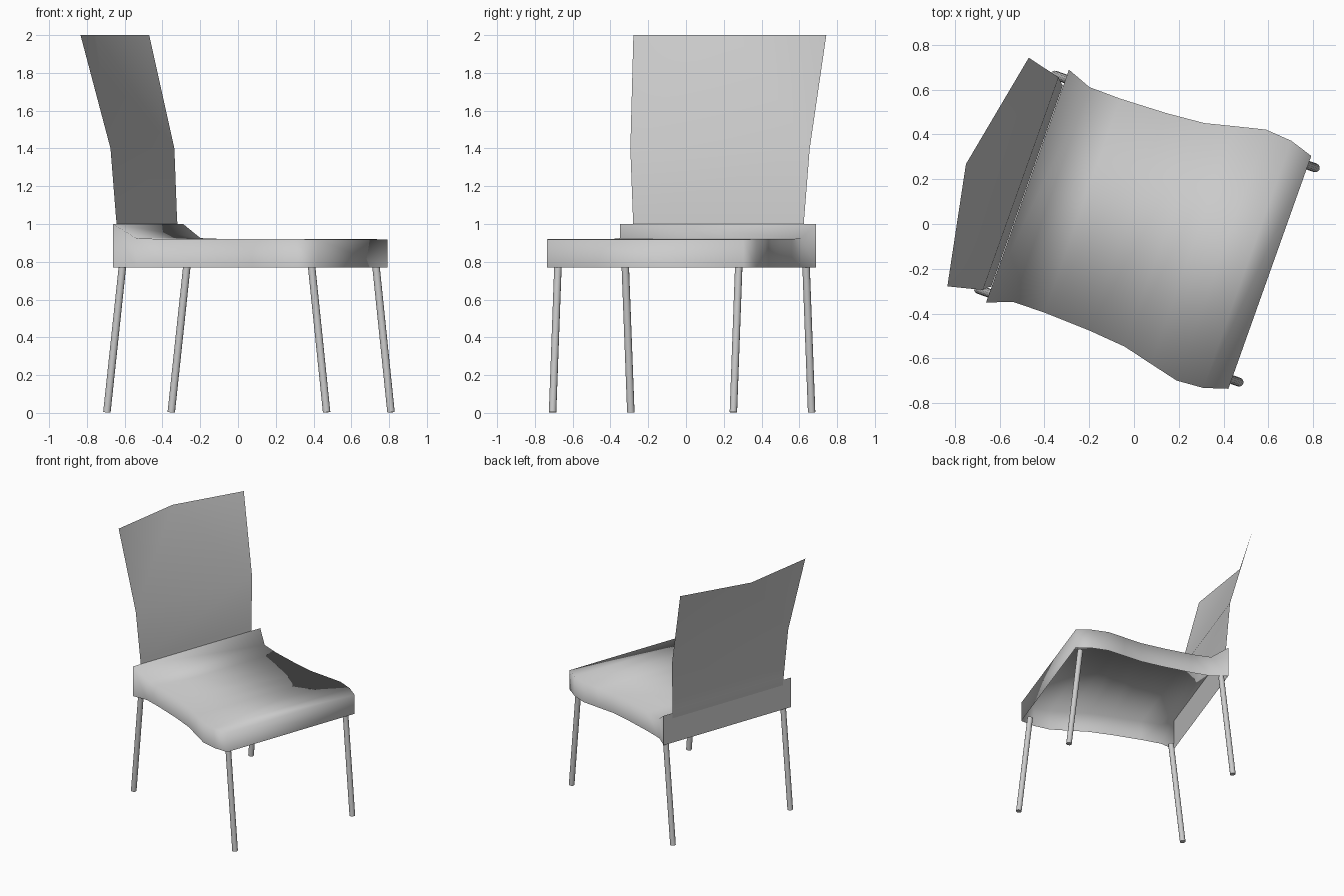
import bpy, bmesh, math
from mathutils import Vector

if "Cube" in bpy.data.objects:
    bpy.data.objects.remove(bpy.data.objects["Cube"])

TURN = math.radians(-19.6)  # whole chair is turned about z; local +x is the chair's front


def finish(name, bm, angle=60):
    me = bpy.data.meshes.new(name)
    bmesh.ops.recalc_face_normals(bm, faces=bm.faces)
    bm.to_mesh(me)
    bm.free()
    ob = bpy.data.objects.new(name, me)
    bpy.context.collection.objects.link(ob)
    ob.rotation_euler.z = TURN
    bpy.ops.object.select_all(action='DESELECT')
    ob.select_set(True)
    bpy.context.view_layer.objects.active = ob
    bpy.ops.object.shade_smooth_by_angle(angle=math.radians(angle))
    return ob


# Seat: thin waisted top, raised at the back, with an open skirt below
outline = [(-0.505, 0.552, 1.0), (-0.392, 0.509, 0.925), (-0.245, 0.507, 0.92),
           (-0.03, 0.515, 0.92), (0.145, 0.53, 0.92), (0.28, 0.563, 0.92),
           (0.414, 0.595, 0.92), (0.537, 0.586, 0.92), (0.644, 0.552, 0.918)]
bm = bmesh.new()
right = [bm.verts.new((x, -w, z)) for x, w, z in outline]
left = [bm.verts.new((x, w, z)) for x, w, z in outline]
for i in range(len(outline) - 1):
    bm.faces.new((right[i], right[i + 1], left[i + 1], left[i]))
loop = right + left[::-1]
low = [bm.verts.new((v.co.x, v.co.y, 0.77)) for v in loop]
for i in range(len(loop)):
    j = (i + 1) % len(loop)
    bm.faces.new((loop[i], low[i], low[j], loop[j]))
finish("seat", bm, 95)

# Backrest: thin sheet, straight below, bowed backwards at the top
rows = [(-0.507, 0.478, 0.96), (-0.514, 0.481, 1.03), (-0.537, 0.504, 1.4), (-0.692, 0.542, 2.0)]
bm = bmesh.new()
pairs = [[bm.verts.new((x, s * w, z)) for s in (-1, 1)] for x, w, z in rows]
for a, b in zip(pairs[:2], pairs[1:3]):
    bm.faces.new((a[0], a[1], b[1], b[0]))
mid = bm.verts.new((-0.797, 0, 2.0))
(m0, m1), (t0, t1) = pairs[2], pairs[3]
for tri in ((m0, m1, mid), (m0, mid, t0), (m1, t1, mid)):
    bm.faces.new(tri)
finish("backrest", bm)


# Legs: slim round rods splayed to front and back
def leg(name, foot, top):
    foot, top = Vector(foot), Vector(top)
    d = top - foot
    bm = bmesh.new()
    bmesh.ops.create_cone(bm, cap_ends=True, segments=12, radius1=0.02, radius2=0.02, depth=d.length)
    bmesh.ops.rotate(bm, verts=bm.verts, matrix=d.to_track_quat('Z', 'Y').to_matrix())
    bmesh.ops.translate(bm, verts=bm.verts, vec=(foot + top) / 2)
    finish(name, bm, 40)


for side, y in (("right", -0.508), ("left", 0.508)):
    leg("front_leg_" + side, (0.679, y, 0.003), (0.594, y, 0.78))
    leg("back_leg_" + side, (-0.556, y, 0.003), (-0.468, y, 0.78))
